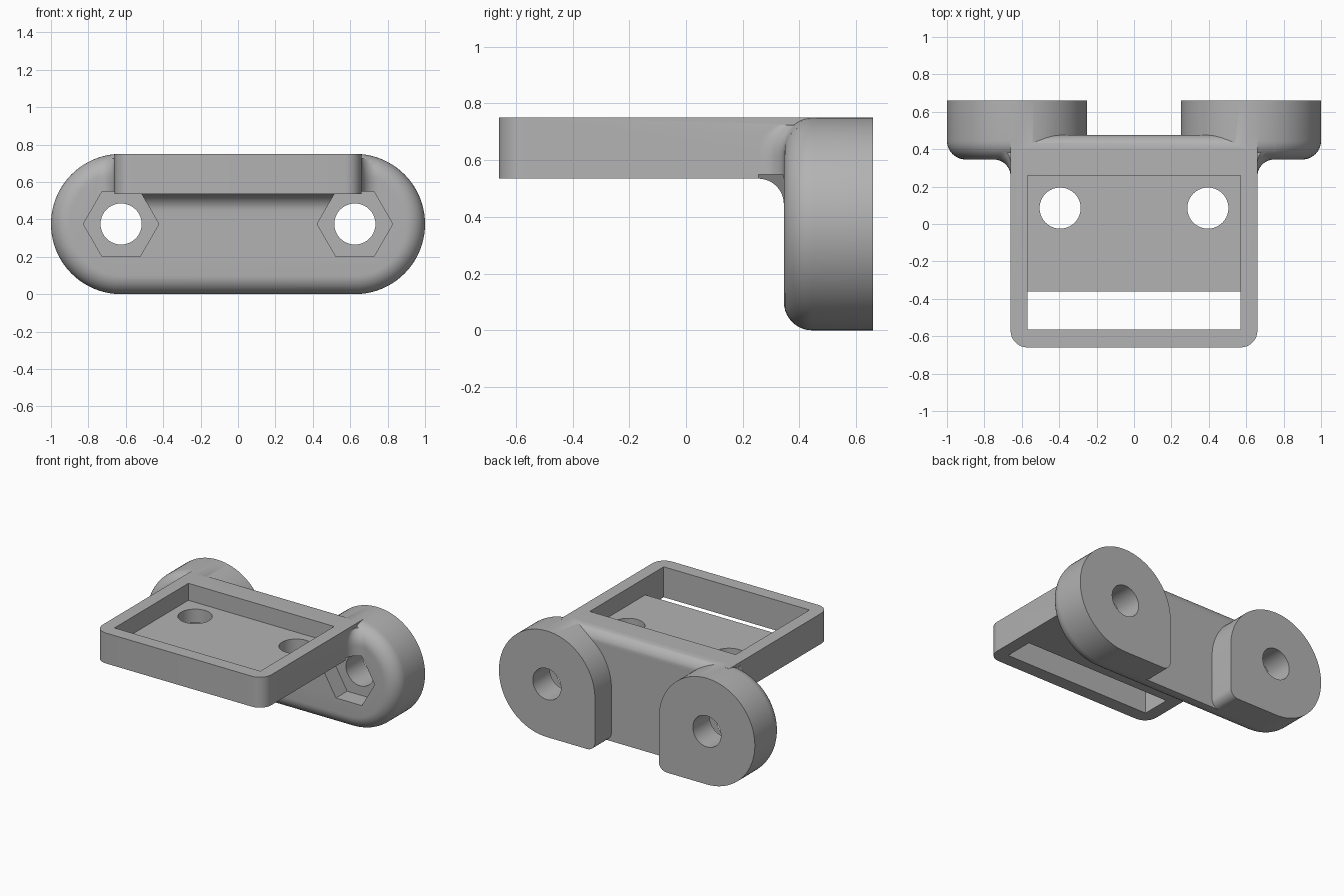
import bpy, bmesh
from math import cos, sin, pi, sqrt
from mathutils import Vector

if "Cube" in bpy.data.objects:
    bpy.data.objects.remove(bpy.data.objects["Cube"])

# Main dimensions
R, CX = 0.375, 0.625              # end radius and its centre
FRONT, SLAB_BACK, BACK = 0.345, 0.475, 0.66
ROUND, FILLET = 0.1, 0.09
TRAY_X, TRAY_LOW, TOP = 0.66, 0.535, 0.75

grey = bpy.data.materials.new("plain grey")
grey.use_nodes = True
colour = (0.45, 0.45, 0.45, 1)
grey.diffuse_color = colour
grey.node_tree.nodes["Principled BSDF"].inputs["Base Color"].default_value = colour


def arc(cx, cy, r, start, end, steps=24):
    return [(cx + r * cos(start + (end - start) * i / steps),
             cy + r * sin(start + (end - start) * i / steps)) for i in range(steps + 1)]


def finish(name, bm):
    bmesh.ops.recalc_face_normals(bm, faces=bm.faces)
    mesh = bpy.data.meshes.new(name)
    bm.to_mesh(mesh)
    bm.free()
    mesh.materials.append(grey)
    obj = bpy.data.objects.new(name, mesh)
    bpy.context.collection.objects.link(obj)
    return obj


def prism(name, outline, axis, lo, hi, front_round=0):
    """Extrude a 2D outline along x, y or z; optionally round the low rim."""
    place = {"x": lambda a, b, t: (t, a, b),
             "y": lambda a, b, t: (a, t, b),
             "z": lambda a, b, t: (a, b, t)}[axis]
    bm = bmesh.new()
    face = bm.faces.new([bm.verts.new(place(a, b, lo)) for a, b in outline])
    rim = list(face.edges)
    extruded = bmesh.ops.extrude_face_region(bm, geom=[face], use_keep_orig=True)["geom"]
    shift = Vector(place(0, 0, hi - lo))
    bmesh.ops.translate(bm, vec=shift, verts=[g for g in extruded if isinstance(g, bmesh.types.BMVert)])
    bmesh.ops.recalc_face_normals(bm, faces=bm.faces)
    if front_round:
        bmesh.ops.bevel(bm, geom=rim, offset=front_round, segments=10, profile=0.5, affect="EDGES")
    return finish(name, bm)


def box(name, x, y0, y1, z0, z1):
    return prism(name, [(-x, y0), (x, y0), (x, y1), (-x, y1)], "z", z0, z1)


def combine(target, tool, operation):
    mod = target.modifiers.new(operation.lower(), "BOOLEAN")
    mod.operation, mod.solver, mod.object = operation, "EXACT", tool
    bpy.context.view_layer.objects.active = target
    bpy.ops.object.modifier_apply(modifier=mod.name)
    bpy.data.objects.remove(tool)


# Mounting bar with rounded ends and a softened front rim
stadium = arc(CX, R, R, -pi / 2, pi / 2, 40) + arc(-CX, R, R, pi / 2, 3 * pi / 2, 40)
body = prism("mounting_bracket", stadium, "y", FRONT, BACK, ROUND)

# Tray block with rounded front corners
c = 0.09
corners = (arc(-TRAY_X + c, -0.66 + c, c, pi, 1.5 * pi, 8)
           + arc(TRAY_X - c, -0.66 + c, c, -pi / 2, 0, 8))
tray = prism("tray", corners + [(TRAY_X, 0.46), (-TRAY_X, 0.46)], "z", TRAY_LOW, TOP)
combine(body, tray, "UNION")

# Fillet under the tray
under = arc(FRONT - FILLET, TRAY_LOW - FILLET, FILLET, pi / 2, 0, 10)
under += [(0.4, TRAY_LOW - FILLET), (0.4, TRAY_LOW + 0.05), (FRONT - FILLET, TRAY_LOW + 0.05)]
combine(body, prism("under_fillet", under, "x", -TRAY_X, TRAY_X), "UNION")


# Side fillets that follow the softened rim
def rim_y(x, z):
    inset = sqrt((x - CX) ** 2 + (z - R) ** 2) - (R - ROUND)
    inset = min(max(inset, 0), ROUND)
    return FRONT + ROUND - sqrt(ROUND ** 2 - inset ** 2)


def side_fillet(side):
    bm = bmesh.new()
    rings = []
    end_x = TRAY_X + FILLET
    top = R + sqrt(R ** 2 - (end_x - CX) ** 2) - 0.004
    for i in range(15):
        z = TRAY_LOW + (top - TRAY_LOW) * i / 14
        foot = rim_y(end_x, z)
        curve = arc(end_x, foot - FILLET, FILLET, pi, pi / 2, 10)
        curve += [(end_x, foot + 0.02), (TRAY_X - 0.02, foot + 0.02), (TRAY_X - 0.02, foot - FILLET)]
        rings.append([bm.verts.new((side * x, y, z)) for x, y in curve])
    n = len(rings[0])
    for low, high in zip(rings, rings[1:]):
        for k in range(n):
            bm.faces.new((low[k], low[(k + 1) % n], high[(k + 1) % n], high[k]))
    bm.faces.new(rings[0])
    bm.faces.new(rings[-1])
    return finish("side_fillet", bm)


for side in (-1, 1):
    combine(body, side_fillet(side), "UNION")

# Recess behind the bar, leaving two pads and a rounded top back edge
r = 0.08
recess = arc(SLAB_BACK - r, TOP - r, r, pi / 2, 0, 10)
recess += [(SLAB_BACK, -0.1), (0.8, -0.1), (0.8, 0.85), (SLAB_BACK - r, 0.85)]
cutter = prism("recess_cutter", recess, "x", -CX, CX)
for side in (-1, 1):
    pad = arc(CX, R, R, -pi / 2, pi, 60) + arc(CX - R + 0.06, 0.06, 0.06, pi, 1.5 * pi, 8)
    pad = [(side * x, z) for x, z in pad]
    combine(cutter, prism("pad_shape", pad, "y", 0.3, 0.9), "DIFFERENCE")
combine(body, cutter, "DIFFERENCE")

# Tray pocket and the open slot at its front
combine(body, box("pocket_cutter", 0.57, -0.565, 0.26, 0.63, 0.9), "DIFFERENCE")
combine(body, box("slot_cutter", 0.57, -0.565, -0.36, 0.4, 0.7), "DIFFERENCE")

# Screw holes in the floor, bolt holes and hexagonal nut seats in the bar
for side in (-1, 1):
    hole = arc(side * 0.395, 0.085, 0.11, 0, 2 * pi, 40)[:-1]
    combine(body, prism("screw_hole", hole, "z", 0.4, 0.7), "DIFFERENCE")
    seat = arc(side * CX, R, 0.202, 0, 2 * pi, 6)[:-1]
    combine(body, prism("nut_seat", seat, "y", FRONT - FILLET, 0.47), "DIFFERENCE")
    bolt = arc(side * CX, R, 0.11, 0, 2 * pi, 40)[:-1]
    combine(body, prism("bolt_hole", bolt, "y", 0.4, 0.8), "DIFFERENCE")

# Smooth curved faces, keep hard edges
bpy.ops.object.select_all(action="DESELECT")
body.select_set(True)
bpy.context.view_layer.objects.active = body
bpy.ops.object.shade_smooth_by_angle(angle=0.5)
